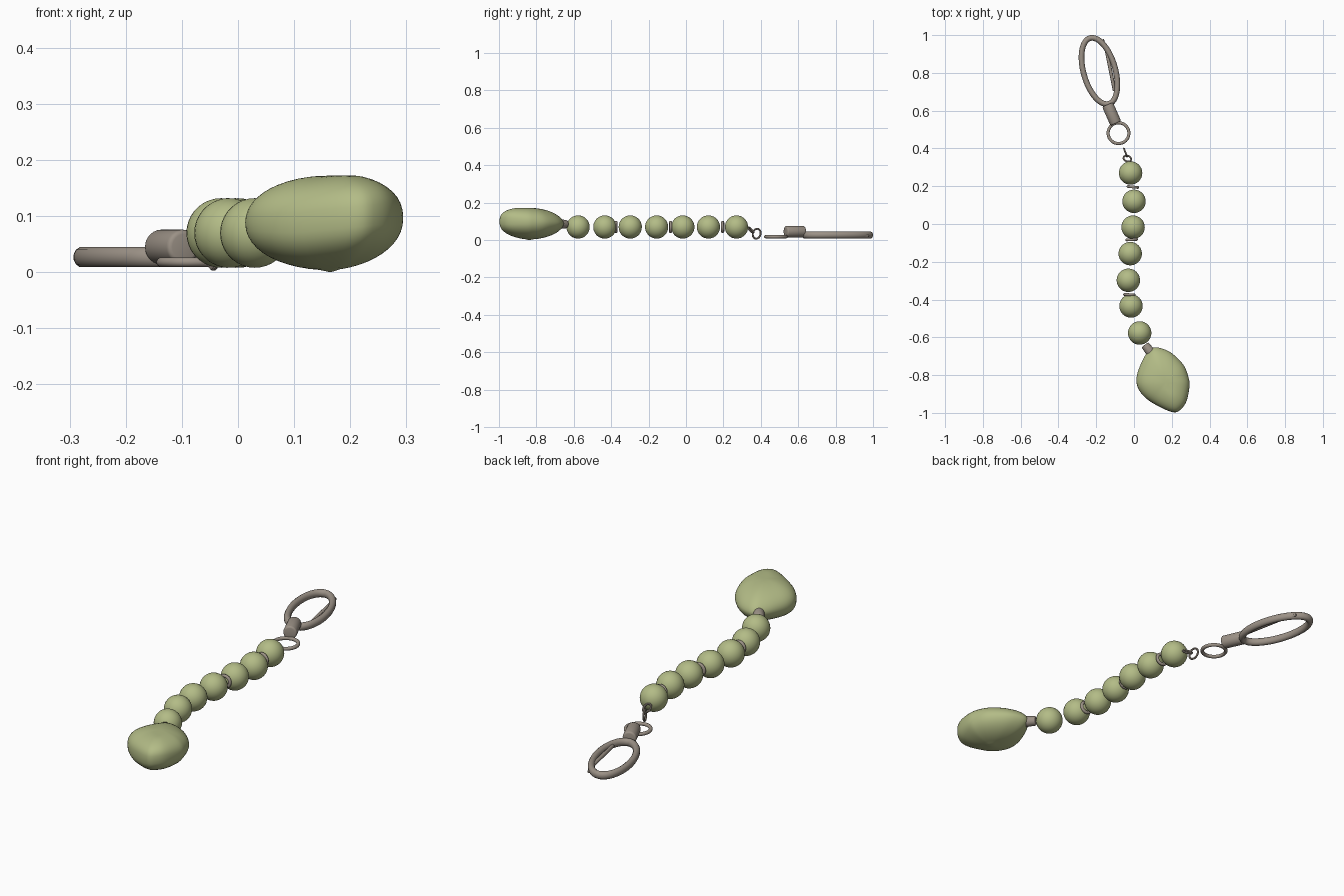
import bpy, bmesh, math
from mathutils import Vector, Matrix

if "Cube" in bpy.data.objects:
    bpy.data.objects.remove(bpy.data.objects["Cube"])


def material(name, rgb):
    m = bpy.data.materials.new(name)
    m.diffuse_color = (*rgb, 1)
    m.use_nodes = True
    m.node_tree.nodes["Principled BSDF"].inputs["Base Color"].default_value = m.diffuse_color
    return m


GREEN = material("olive green", (0.45, 0.50, 0.24))
METAL = material("warm grey metal", (0.33, 0.285, 0.24))


def finish(bm, name, mat, angle=40):
    bmesh.ops.recalc_face_normals(bm, faces=bm.faces)
    me = bpy.data.meshes.new(name)
    bm.to_mesh(me)
    bm.free()
    ob = bpy.data.objects.new(name, me)
    bpy.context.collection.objects.link(ob)
    me.materials.append(mat)
    bpy.ops.object.select_all(action='DESELECT')
    ob.select_set(True)
    bpy.context.view_layer.objects.active = ob
    bpy.ops.object.shade_smooth_by_angle(angle=math.radians(angle))
    return ob


def ring(name, centre, a, b, wire, normal=(0, 0, 1), turn=0, seg=48, sides=12, flat=1):
    """Elliptical wire ring with half axes a, b, turned about its normal."""
    bm = bmesh.new()
    rows = []
    for i in range(seg):
        t = 2 * math.pi * i / seg
        p = Vector((a * math.cos(t), b * math.sin(t), 0))
        n = Vector((b * math.cos(t), a * math.sin(t), 0)).normalized()
        rows.append([bm.verts.new(p + n * wire * math.cos(u) + Vector((0, 0, wire * flat * math.sin(u))))
                     for u in (2 * math.pi * (j + .5) / sides for j in range(sides))])
    for i in range(seg):
        r, s = rows[i], rows[(i + 1) % seg]
        for j in range(sides):
            k = (j + 1) % sides
            bm.faces.new((r[j], s[j], s[k], r[k]))
    rot = Vector((0, 0, 1)).rotation_difference(Vector(normal)).to_matrix().to_4x4()
    bm.transform(Matrix.Translation(centre) @ rot @ Matrix.Rotation(turn, 4, 'Z'))
    return finish(bm, name, METAL)


def rod(name, p, q, r1, r2, bevel=0.0, sides=20):
    """Round bar from p to q with optional rounded rims."""
    p, q = Vector(p), Vector(q)
    bm = bmesh.new()
    bmesh.ops.create_cone(bm, cap_ends=True, segments=sides, radius1=r1, radius2=r2, depth=(q - p).length)
    if bevel:
        rim = [e for e in bm.edges if abs(e.verts[0].co.z - e.verts[1].co.z) < 1e-5]
        bmesh.ops.bevel(bm, geom=rim, offset=bevel, segments=3, profile=0.5, affect='EDGES')
    rot = (q - p).to_track_quat('Z', 'Y').to_matrix().to_4x4()
    bm.transform(Matrix.Translation((p + q) / 2) @ rot)
    return finish(bm, name, METAL)


# Beads along a gentle curve
BEADS = [(-.018, .27), (0, .12), (-.005, -.017), (-.02, -.157), (-.03, -.298), (-.016, -.434), (.03, -.577)]
for i, (x, y) in enumerate(BEADS):
    bm = bmesh.new()
    bmesh.ops.create_uvsphere(bm, u_segments=32, v_segments=18, radius=.062)
    bm.transform(Matrix.Translation((x, y, .07)))
    finish(bm, f"bead_{i + 1}", GREEN)

# Thin metal spacers between some beads
for i, (x, y, n) in enumerate([(-.006, .196, (.1, 1, 0)), (-.012, -.083, (-.05, 1, 0)), (-.024, -.374, (.05, 1, 0))]):
    ring(f"spacer_{i + 1}", (x, y, .07), .026, .026, .0075, n, seg=28)

# Pendant: smooth closed outline filled with a bulging top and bottom
OUTLINE = [(.095, -.657), (.14, -.657), (.2, -.684), (.262, -.746), (.288, -.81), (.294, -.858),
           (.279, -.935), (.25, -.98), (.21, -.997), (.135, -.968), (.06, -.92), (.02, -.865),
           (.014, -.81), (.034, -.746), (.062, -.692)]


def outline_point(t):
    n = len(OUTLINE)
    i = int(t)
    f = t - i
    a, b, c, d = (Vector(OUTLINE[(i + k) % n]) for k in (-1, 0, 1, 2))
    return .5 * (2 * b + (c - a) * f + (2 * a - 5 * b + 4 * c - d) * f * f + (3 * b - a - 3 * c + d) * f ** 3)


bm = bmesh.new()
mid = Vector((.165, -.84))
SEG, RINGS = 60, 12
rows = []
for j in range(1, 2 * RINGS):
    v = math.pi * j / (2 * RINGS)
    s, h = math.sin(v), math.cos(v)
    row = []
    for i in range(SEG):
        o = outline_point(i * len(OUTLINE) / SEG)
        p = mid + (o - mid) * s
        # fuller towards the tip, slimmer at the neck
        full = max(0, min(1, (-.66 - o.y) / .3))
        power = 1.15 - .4 * full
        z = .088 + .015 * s * full * max(0, min(1, (o.x - .1) / .15)) + math.copysign(abs(h) ** power, h) * .0845
        row.append(bm.verts.new((p.x, p.y, min(z, .172))))
    rows.append(row)
top = bm.verts.new((mid.x, mid.y, .172))
bottom = bm.verts.new((mid.x, mid.y, 0))
for i in range(SEG):
    k = (i + 1) % SEG
    bm.faces.new((top, rows[0][i], rows[0][k]))
    bm.faces.new((bottom, rows[-1][k], rows[-1][i]))
    for r, s in zip(rows, rows[1:]):
        bm.faces.new((r[i], s[i], s[k], r[k]))
finish(bm, "pendant", GREEN, 60)
rod("pendant_collar", (.058, -.64, .085), (.1, -.695, .088), .022, .027, .004)

# Wire eye and connecting link at the top of the beads
ring("wire_eye", (-.035, .346, .054), .021, .021, .005, (.25, .65, .7), seg=28, sides=8)
ring("connecting_link", (-.045, .378, .034), .027, .022, .005, (.93, .36, 0), seg=28, sides=8)

# Flat jump ring, swivel barrel and oval clasp
ring("jump_ring", (-.082, .481, .018), .055, .055, .0085)
rod("swivel_barrel", (-.14, .632, .045), (-.096, .532, .045), .031, .031, .008, 24)
tilt = math.radians(106)
ring("clasp_ring", (-.183, .81, .027), .181, .084, .0155, turn=tilt, seg=64, flat=1.2)

# Straight spring gate and its thumb lever
rod("clasp_gate", (-.152, .95, .027), (-.103, .705, .027), .009, .009, .002, 12)
rod("gate_lever", (-.148, .93, .022), (-.165, .978, .022), .007, .006, .002, 10)
